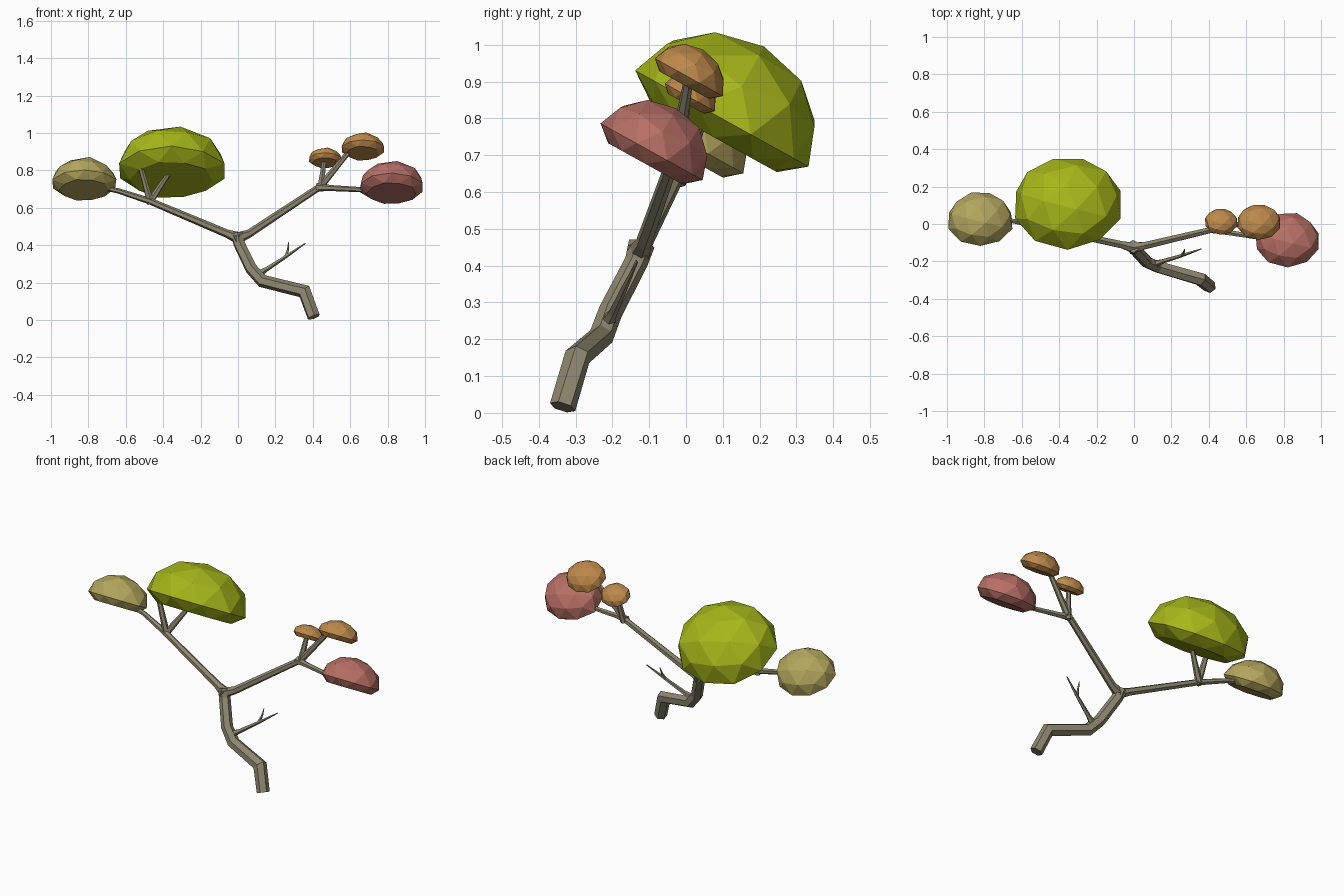
import bpy, bmesh, math, random
from mathutils import Vector, Matrix

if "Cube" in bpy.data.objects:
    bpy.data.objects.remove(bpy.data.objects["Cube"])

random.seed(4)
TILT = math.radians(-29)                      # whole tree leans towards +y
PLANE = Vector((0, math.cos(TILT), math.sin(TILT)))


def material(name, rgb):
    m = bpy.data.materials.new(name)
    m.diffuse_color = (*rgb, 1)
    m.use_nodes = True
    m.node_tree.nodes["Principled BSDF"].inputs["Base Color"].default_value = m.diffuse_color
    return m


def finish(bm, name, mat):
    bmesh.ops.recalc_face_normals(bm, faces=bm.faces)
    me = bpy.data.meshes.new(name)
    bm.to_mesh(me)
    bm.free()
    ob = bpy.data.objects.new(name, me)
    ob.data.materials.append(mat)
    bpy.context.collection.objects.link(ob)
    return ob


def limb(name, path, mat, sides=6):
    """Tapered faceted tube; path holds (x, y, z, radius)."""
    bm = bmesh.new()
    pts = [Vector(p[:3]) for p in path]
    rings = []
    for i, p in enumerate(pts):
        d = Vector()
        if i > 0:
            d += (p - pts[i - 1]).normalized()
        if i < len(pts) - 1:
            d += (pts[i + 1] - p).normalized()
        miter = 1 / max(0.7, d.length / 2) if 0 < i < len(pts) - 1 else 1
        d.normalize()
        a = (PLANE - d * PLANE.dot(d)).normalized()
        b = d.cross(a)
        r = path[i][3]
        rings.append([bm.verts.new(p + r * (a * math.cos(t) + b * math.sin(t) * miter))
                      for t in (2 * math.pi * k / sides for k in range(sides))])
    for lo, hi in zip(rings, rings[1:]):
        for k in range(sides):
            n = (k + 1) % sides
            bm.faces.new((lo[k], lo[n], hi[n], hi[k]))
    bm.faces.new(rings[0])
    bm.faces.new(rings[-1])
    return finish(bm, name, mat)


def canopy(name, centre, rx, ry, top, bottom, mat):
    """Low-poly dome with a flattened underside, leaning with the tree."""
    bm = bmesh.new()
    bmesh.ops.create_icosphere(bm, subdivisions=2, radius=1)
    for v in bm.verts:
        x, y, z = v.co
        f = random.uniform(0.98, 1.03)
        if z < -0.1:
            v.co = (x * rx * 0.86, y * ry * 0.86, -bottom)
        else:
            v.co = (x * rx * f, y * ry * f, z * top * f)
    bm.transform(Matrix.Translation(centre) @ Matrix.Rotation(TILT, 4, 'X'))
    return finish(bm, name, mat)


bark = material("bark", (0.27, 0.24, 0.16))
green = material("green_leaves", (0.38, 0.47, 0.01))
yellow = material("yellow_leaves", (0.45, 0.38, 0.11))
red = material("red_leaves", (0.47, 0.16, 0.13))
orange = material("orange_leaves", (0.51, 0.25, 0.07))

# trunk
limb("trunk", [(0.405, -0.335, 0.016, 0.036), (0.355, -0.295, 0.152, 0.036),
               (0.13, -0.23, 0.208, 0.034), (0.07, -0.205, 0.275, 0.033),
               (0.005, -0.135, 0.41, 0.032), (-0.005, -0.12, 0.46, 0.036)], bark)
# two main branches
limb("left_branch", [(0.01, -0.13, 0.435, 0.034), (-0.06, -0.112, 0.462, 0.022),
                     (-0.47, -0.025, 0.635, 0.018), (-0.64, 0.015, 0.69, 0.014),
                     (-0.78, 0.03, 0.72, 0.012)], bark)
limb("right_branch", [(-0.02, -0.13, 0.43, 0.034), (0.06, -0.115, 0.462, 0.022),
                      (0.42, -0.03, 0.70, 0.018), (0.455, -0.03, 0.715, 0.022)], bark)
# twigs carrying the leaf clusters
limb("left_twig_a", [(-0.465, -0.02, 0.62, 0.02), (-0.53, -0.015, 0.85, 0.013)], bark)
limb("left_twig_b", [(-0.475, -0.02, 0.625, 0.02), (-0.365, 0.045, 0.79, 0.012)], bark)
limb("right_twig_red", [(0.42, -0.03, 0.71, 0.022), (0.50, -0.045, 0.705, 0.016),
                        (0.78, -0.09, 0.69, 0.012)], bark)
limb("right_twig_small", [(0.44, -0.03, 0.69, 0.02), (0.462, 0.005, 0.86, 0.012)], bark)
limb("right_twig_large", [(0.43, -0.03, 0.70, 0.02), (0.61, 0.01, 0.92, 0.013)], bark)
# bare twig low on the trunk
limb("bare_twig", [(0.09, -0.22, 0.235, 0.026), (0.15, -0.20, 0.27, 0.013),
                   (0.265, -0.165, 0.345, 0.009), (0.36, -0.133, 0.41, 0.003)], bark, 5)
limb("bare_twig_spur", [(0.255, -0.168, 0.338, 0.009), (0.267, -0.15, 0.375, 0.006),
                        (0.27, -0.135, 0.415, 0.002)], bark, 5)

# leaf clusters
canopy("green_canopy", (-0.355, 0.102, 0.797), 0.292, 0.268, 0.228, 0.055, green)
canopy("yellow_canopy", (-0.822, 0.018, 0.727), 0.176, 0.157, 0.138, 0.037, yellow)
canopy("red_canopy", (0.822, -0.093, 0.709), 0.176, 0.157, 0.138, 0.037, red)
canopy("large_orange_canopy", (0.667, 0.007, 0.912), 0.116, 0.105, 0.084, 0.025, orange)
canopy("small_orange_canopy", (0.465, 0.01, 0.857), 0.089, 0.077, 0.06, 0.02, orange)
